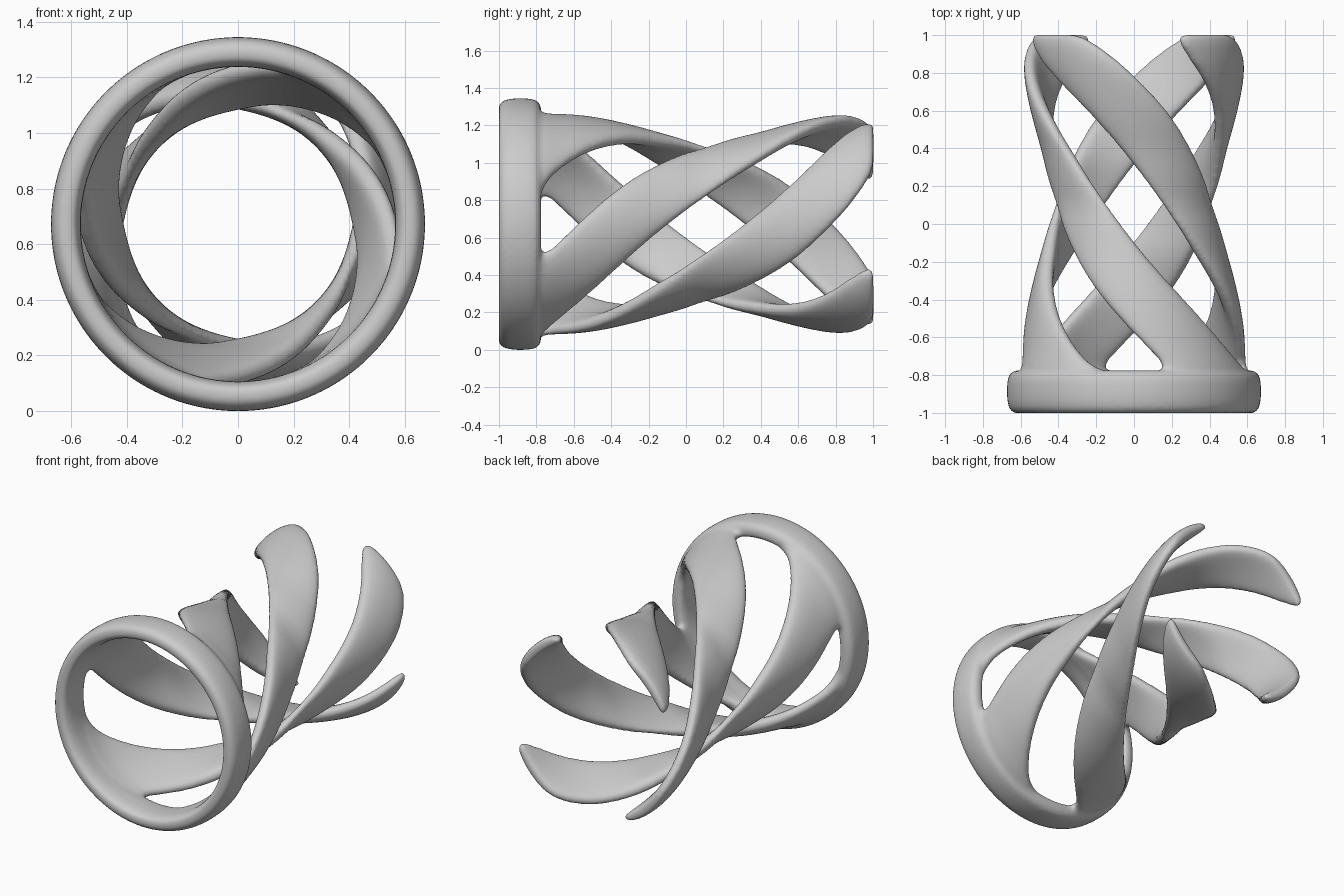
import bpy, bmesh, math

if "Cube" in bpy.data.objects:
    bpy.data.objects.remove(bpy.data.objects["Cube"])

CZ = 0.672            # height of the central axis (runs along y)


def interp(table, y):
    # linear lookup in a small (y, value) table
    for (a, va), (b, vb) in zip(table, table[1:]):
        if y <= b:
            return va + (vb - va) * max(0, (y - a) / (b - a))
    return table[-1][1]


def smooth_lookup(table, y, d=0.06):
    return sum(interp(table, y + d * k / 3) for k in range(-3, 4)) / 7


def spow(v, p):
    return math.copysign(abs(v) ** p, v)


def polar(y, r, ang):
    return (r * math.cos(ang), y, CZ + r * math.sin(ang))


def loft(name, rings, closed=False):
    # skin a list of closed loops; cap the ends unless the loft is closed
    bm = bmesh.new()
    vs = [[bm.verts.new(p) for p in ring] for ring in rings]
    n = len(vs[0])
    pairs = list(zip(vs, vs[1:])) + ([(vs[-1], vs[0])] if closed else [])
    for a, b in pairs:
        for i in range(n):
            bm.faces.new((a[i], a[(i + 1) % n], b[(i + 1) % n], b[i]))
    if not closed:
        bm.faces.new(vs[0])
        bm.faces.new(vs[-1])
    bmesh.ops.recalc_face_normals(bm, faces=bm.faces)
    me = bpy.data.meshes.new(name)
    bm.to_mesh(me)
    bm.free()
    ob = bpy.data.objects.new(name, me)
    bpy.context.collection.objects.link(ob)
    return ob


# front ring: rounded band swept around the y axis (radius, y)
profile = [(0.615, -1.003), (0.64, -0.998), (0.66, -0.978), (0.67, -0.94),
           (0.673, -0.89), (0.671, -0.84), (0.663, -0.8), (0.64, -0.78),
           (0.615, -0.773), (0.585, -0.778), (0.57, -0.81), (0.565, -0.87),
           (0.567, -0.94), (0.577, -0.98), (0.592, -0.999)]
N = 128
ring = loft("front_ring", [[polar(y, r, 2 * math.pi * i / N) for r, y in profile]
                           for i in range(N)], closed=True)

# strand shape along y: outer radius, inner radius, half width in degrees
OUTER = [(-0.9, 0.655), (-0.78, 0.65), (-0.7, 0.622), (-0.4, 0.557),
         (-0.14, 0.495), (0.1, 0.455), (0.39, 0.493), (0.6, 0.548),
         (0.81, 0.6), (0.92, 0.617), (1.1, 0.622)]
INNER = [(-0.9, 0.567), (-0.78, 0.56), (-0.4, 0.455), (-0.15, 0.397),
         (0.1, 0.395), (0.35, 0.397), (0.6, 0.45), (0.81, 0.51), (1.0, 0.55)]
WIDTH = [(-0.85, 37), (-0.785, 33), (-0.76, 28), (-0.72, 25.5),
         (-0.62, 24.5), (0.86, 24.5), (0.94, 22.5), (0.98, 20), (0.994, 17.5),
         (1.003, 14)]
END = [(0.94, 1.0), (0.98, 0.9), (1.003, 0.65)]      # thinning at the tip


def strand_section(y, start, count=40):
    hw = math.radians(interp(WIDTH, y))
    out, inn = smooth_lookup(OUTER, y), smooth_lookup(INNER, y)
    mid, th = (out + inn) / 2, (out - inn) / 2 * interp(END, y)
    centre = start + math.radians(34 + 101 * y + 3 * max(0, y - 0.6) / 0.4)
    loop = []
    for i in range(count):
        t = 2 * math.pi * i / count
        loop.append(polar(y, mid + th * spow(math.sin(t), 0.6),
                          centre + hw * spow(math.cos(t), 0.85)))
    return loop


# four twisted strands flowing from the ring to the back
ys = [-0.85, -0.8, -0.785, -0.775, -0.76, -0.74, -0.72]
ys += [-0.7 + 0.02 * i for i in range(83)] + [0.955, 0.97, 0.98, 0.988, 0.994, 1.003]
strands = [loft(f"twisted_strand_{k + 1}",
                [strand_section(y, k * math.pi / 2) for y in ys])
           for k in range(4)]

# fuse everything into one softly blended body
bpy.ops.object.select_all(action='DESELECT')
for ob in [ring] + strands:
    ob.select_set(True)
bpy.context.view_layer.objects.active = ring
bpy.ops.object.join()
body = bpy.context.object
body.name = "twisted_ring_body"
fuse = body.modifiers.new("fuse", 'REMESH')
fuse.mode = 'VOXEL'
fuse.voxel_size = 0.012
fuse.use_smooth_shade = True
soft = body.modifiers.new("soften", 'SMOOTH')
soft.factor = 0.5
soft.iterations = 12
